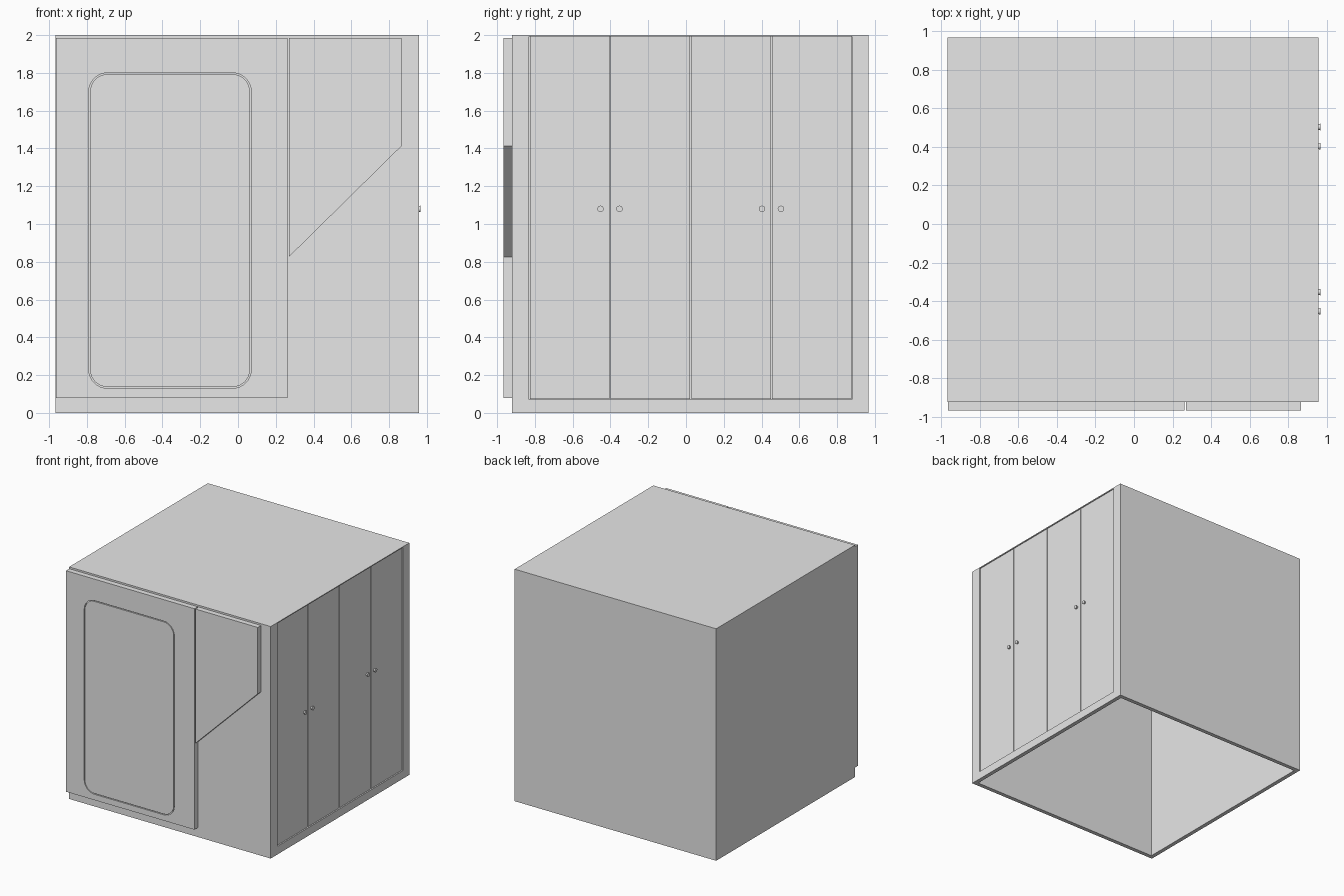
import bpy, bmesh, math
from mathutils import Matrix

cube = bpy.data.objects.get("Cube")
if cube:
    bpy.data.objects.remove(cube, do_unlink=True)

grey = bpy.data.materials.new("light_grey")
grey.use_nodes = True
grey.diffuse_color = (0.8, 0.8, 0.8, 1)
grey.node_tree.nodes["Principled BSDF"].inputs["Base Color"].default_value = grey.diffuse_color


def finish(name, bm):
    bmesh.ops.recalc_face_normals(bm, faces=bm.faces)
    mesh = bpy.data.meshes.new(name)
    bm.to_mesh(mesh)
    bm.free()
    mesh.materials.append(grey)
    obj = bpy.data.objects.new(name, mesh)
    bpy.context.collection.objects.link(obj)
    return obj


def prism(name, outline, y0, y1):
    """Extrude an x-z outline from y0 to y1."""
    bm = bmesh.new()
    face = bm.faces.new([bm.verts.new((x, y0, z)) for x, z in outline])
    moved = bmesh.ops.extrude_face_region(bm, geom=[face])["geom"]
    for v in moved:
        if isinstance(v, bmesh.types.BMVert):
            v.co.y = y1
    return finish(name, bm)


def box(name, x0, x1, y0, y1, z0, z1):
    return prism(name, [(x0, z0), (x1, z0), (x1, z1), (x0, z1)], y0, y1)


def rounded(x0, x1, z0, z1, r, steps=8):
    pts = []
    corners = [(x1 - r, z1 - r), (x0 + r, z1 - r), (x0 + r, z0 + r), (x1 - r, z0 + r)]
    for q, (cx, cz) in enumerate(corners):
        for i in range(steps + 1):
            a = math.pi / 2 * (q + i / steps)
            pts.append((cx + r * math.cos(a), cz + r * math.sin(a)))
    return pts


def cut(obj, cutter):
    mod = obj.modifiers.new("cut", "BOOLEAN")
    mod.operation = "DIFFERENCE"
    mod.solver = "EXACT"
    mod.object = cutter
    cutter.hide_render = True
    cutter.hide_set(True)


LEFT, RIGHT, FRONT, BACK = -0.965, 0.957, -0.922, 0.967
WALL, RECESS, GAP = 0.035, 0.018, 0.006

# Hollow shell, open underneath, with a shallow recess for the cupboard doors
shell = box("cabin_shell", LEFT, RIGHT, FRONT, BACK, 0, 2)
cut(shell, box("interior_cutter", LEFT + WALL, RIGHT - WALL,
               FRONT + WALL, BACK - WALL, -0.1, 2 - WALL))
Y0, Y1, SILL, HEAD = -0.83, 0.88, 0.07, 1.992
cut(shell, box("recess_cutter", RIGHT - RECESS, RIGHT + 0.1, Y0, Y1, SILL, HEAD))

# Four cupboard doors on the side wall
width = (Y1 - Y0) / 4
for i in range(4):
    start = Y0 + i * width
    box(f"cupboard_door_{i + 1}", RIGHT - RECESS - 0.004, RIGHT - 0.008,
        start + GAP / 2, start + width - GAP / 2, SILL + GAP / 2, HEAD)

# Round knobs in pairs beside the door joints
for i, joint in enumerate((Y0 + width, Y0 + 3 * width)):
    for side in (-1, 1):
        bm = bmesh.new()
        bmesh.ops.create_cone(bm, cap_ends=True, segments=16, radius1=0.011,
                              radius2=0.017, depth=0.02)
        bmesh.ops.transform(bm, verts=bm.verts, matrix=Matrix.Translation(
            (0.955, joint + side * 0.05, 1.08)) @ Matrix.Rotation(math.pi / 2, 4, "Y"))
        finish(f"knob_{i + 1}_{'front' if side < 0 else 'back'}", bm)

# Large front panel with a rounded, grooved door outline
FACE = -0.967
panel = box("front_panel", -0.963, 0.262, FACE, FRONT, 0.08, 1.985)
cut(panel, prism("door_groove_cutter", rounded(-0.79, 0.07, 0.13, 1.80, 0.1),
                 FACE - 0.05, FACE + 0.01))
prism("rounded_door", rounded(-0.783, 0.063, 0.137, 1.793, 0.093), FACE, FACE + 0.011)

# Smaller front panel with a slanted lower edge
prism("slanted_panel", [(0.27, 0.826), (0.865, 1.412), (0.865, 1.985), (0.27, 1.985)],
      FACE, FRONT)
